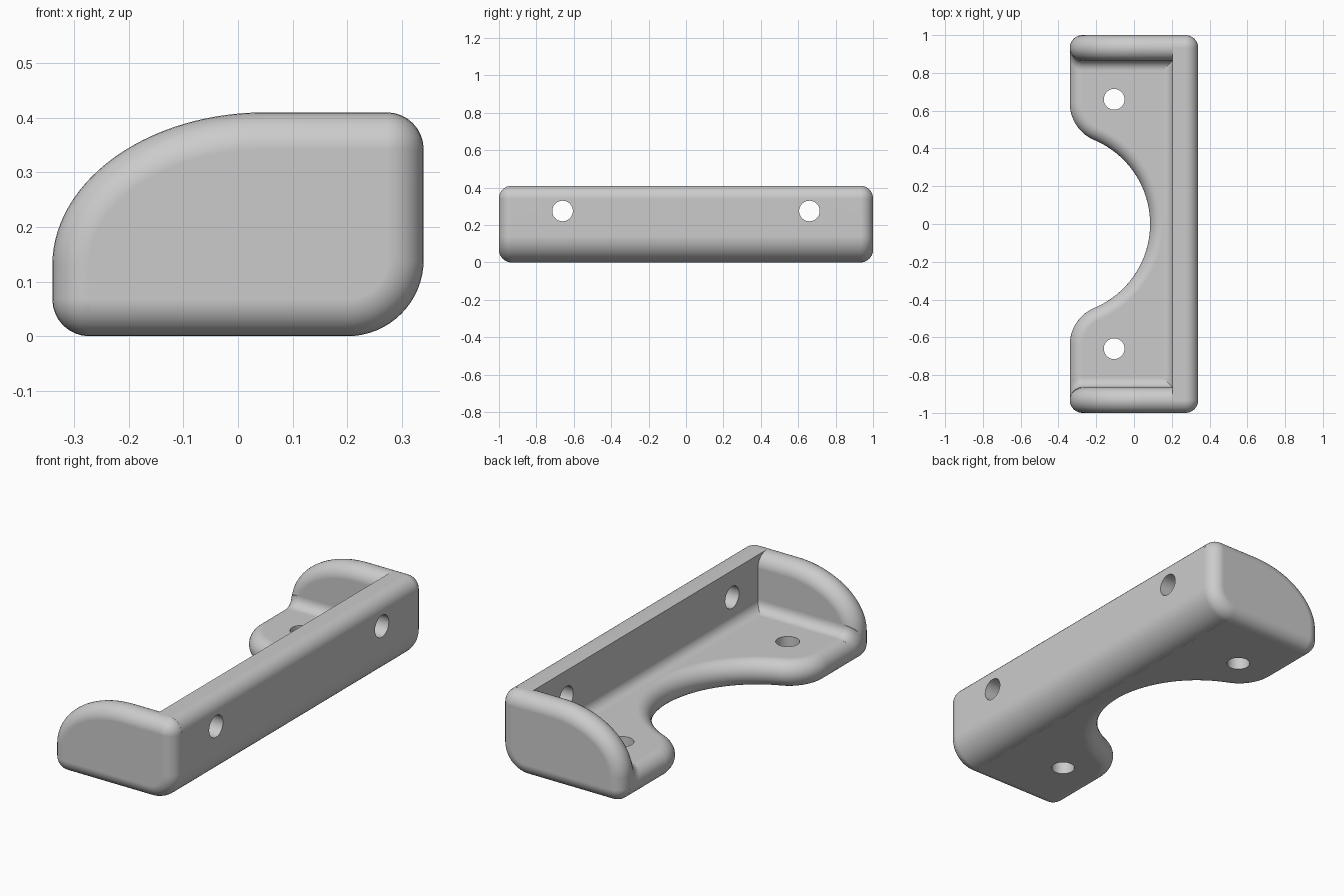
import bpy, bmesh
from math import cos, sin, pi, radians, sqrt, atan2

if "Cube" in bpy.data.objects:
    bpy.data.objects.remove(bpy.data.objects["Cube"])

T = 0.135           # thickness of walls and plate
R = T / 2           # rounding of the free edges
F = 0.05            # radius of the inner fillets
X, Y, Z = 0.34, 1.0, 0.41

grey = bpy.data.materials.new("light grey plastic")
grey.use_nodes = True
grey.diffuse_color = (0.6, 0.6, 0.6, 1)
grey.node_tree.nodes["Principled BSDF"].inputs["Base Color"].default_value = (0.6, 0.6, 0.6, 1)


def arc(cx, cy, rx, ry, a0, a1, n=16):
    """Points on an elliptical arc, angles in degrees."""
    steps = [radians(a0 + (a1 - a0) * i / n) for i in range(n + 1)]
    return [(cx + rx * cos(a), cy + ry * sin(a)) for a in steps]


def loft(name, layers):
    """Skin a stack of matching closed loops and cap both ends."""
    bm = bmesh.new()
    loops = [[bm.verts.new(p) for p in layer] for layer in layers]
    n = len(loops[0])
    for a, b in zip(loops, loops[1:]):
        for i in range(n):
            j = (i + 1) % n
            bm.faces.new((a[i], a[j], b[j], b[i]))
    bm.faces.new(loops[0])
    bm.faces.new(loops[-1])
    bmesh.ops.remove_doubles(bm, verts=bm.verts, dist=0.0002)
    bmesh.ops.recalc_face_normals(bm, faces=bm.faces)
    mesh = bpy.data.meshes.new(name)
    bm.to_mesh(mesh)
    bm.free()
    obj = bpy.data.objects.new(name, mesh)
    bpy.context.collection.objects.link(obj)
    mesh.materials.append(grey)
    return obj


def select(obj):
    bpy.ops.object.select_all(action='DESELECT')
    obj.select_set(True)
    bpy.context.view_layer.objects.active = obj


def drill(obj, location, rotation):
    """Cut a round screw hole."""
    bpy.ops.mesh.primitive_cylinder_add(vertices=48, radius=0.055, depth=0.4,
                                        location=location, rotation=rotation)
    cutter = bpy.context.object
    cutter.hide_render = True
    mod = obj.modifiers.new("hole", 'BOOLEAN')
    mod.operation, mod.solver, mod.object = 'DIFFERENCE', 'EXACT', cutter
    select(obj)
    bpy.ops.object.modifier_apply(modifier=mod.name)
    bpy.data.objects.remove(cutter)


def finish(obj):
    select(obj)
    bpy.ops.object.shade_smooth_by_angle(angle=radians(35))
    obj.modifiers.new("even shading", 'WEIGHTED_NORMAL').keep_sharp = True


def rounded_steps(n=8):
    """(inset, height) pairs through a slab with both rims rounded."""
    low = [(R * (1 - sin(a)), R * (1 - cos(a))) for a in [pi / 2 * i / n for i in range(n + 1)]]
    return low + [(d, T - h) for d, h in reversed(low)]


# End walls: curved side profile with rounded rims
def side_profile(d):
    q, big = R + 0.001 - d, 0.14 - d
    c = R + 0.001
    return (arc(-X + c, c, q, q, 180, 270, 8) + arc(X - 0.14, 0.14, big, big, 270, 360)
            + arc(X - c, Z - c, q, q, 0, 90, 8)
            + arc(0.05, 0.13, 0.39 - d, 0.28 - d, 90, 180, 28))


for side, label in ((1, "back"), (-1, "front")):
    finish(loft(label + "_end_wall",
                [[(x, side * (Y - h), z) for x, z in side_profile(d)] for d, h in rounded_steps()]))

# Long wall with rounded outer edges and a sharp inner edge
profile = ([(0.2, 0)] + arc(X - 0.14, 0.14, 0.14, 0.14, 270, 360)[1:]
           + arc(X - R, Z - R, R, R, 0, 90, 8) + [(X - T, Z), (X - T, 0.1), (0.2, 0.1)])
wall = loft("long_wall", [[(x, s * (Y - R), z) for x, z in profile] for s in (-1, 1)])
for s in (-1, 1):
    drill(wall, (X, s * 0.66, 0.275), (0, pi / 2, 0))
finish(wall)

# Base plate with a scooped, rounded free edge
SCOOP, SX, SHOULDER, HY = 0.482, -0.397, 0.2126, 0.64
HX = -X + SHOULDER
tangent = atan2(HY, HX - SX) * 180 / pi


def plate_outline(d):
    q = SHOULDER - d
    upper = ([(X - T + 0.002, Y - R), (-X + d, Y - R)]
             + arc(HX, HY, q, q, 180, 180 + tangent, 20)
             + arc(SX, 0, SCOOP + d, SCOOP + d, tangent, 0, 28)[1:])
    return upper + [(x, -y) for x, y in reversed(upper[:-1])]


plate = loft("base_plate", [[(x, y, h) for x, y in plate_outline(d)] for d, h in rounded_steps()])
for s in (-1, 1):
    drill(plate, (-0.105, s * 0.66, R), (0, 0, 0))
finish(plate)

# Inner fillets: concave strips along the long wall and end walls
hollow = [(0.01, -0.01), (0.01, F)] + arc(-F, F, F, F, 0, -90, 10) + [(-F, -0.01)]
finish(loft("long_fillet",
            [[(X - T + u, s * (Y - T + 0.005), T + v) for u, v in hollow] for s in (-1, 1)]))

stations = [R * (1 - cos(pi / 2 * i / 10)) for i in range(1, 11)]
for side, label in ((1, "back"), (-1, "front")):
    layers = []
    for t in stations + [2 * X - T + 0.005]:
        drop = R - sqrt(R * R - max(R - t, 0) ** 2)
        layers.append([(-X + t, side * (Y - T + u + drop), T + v - drop) for u, v in hollow])
    finish(loft(label + "_fillet", layers))
